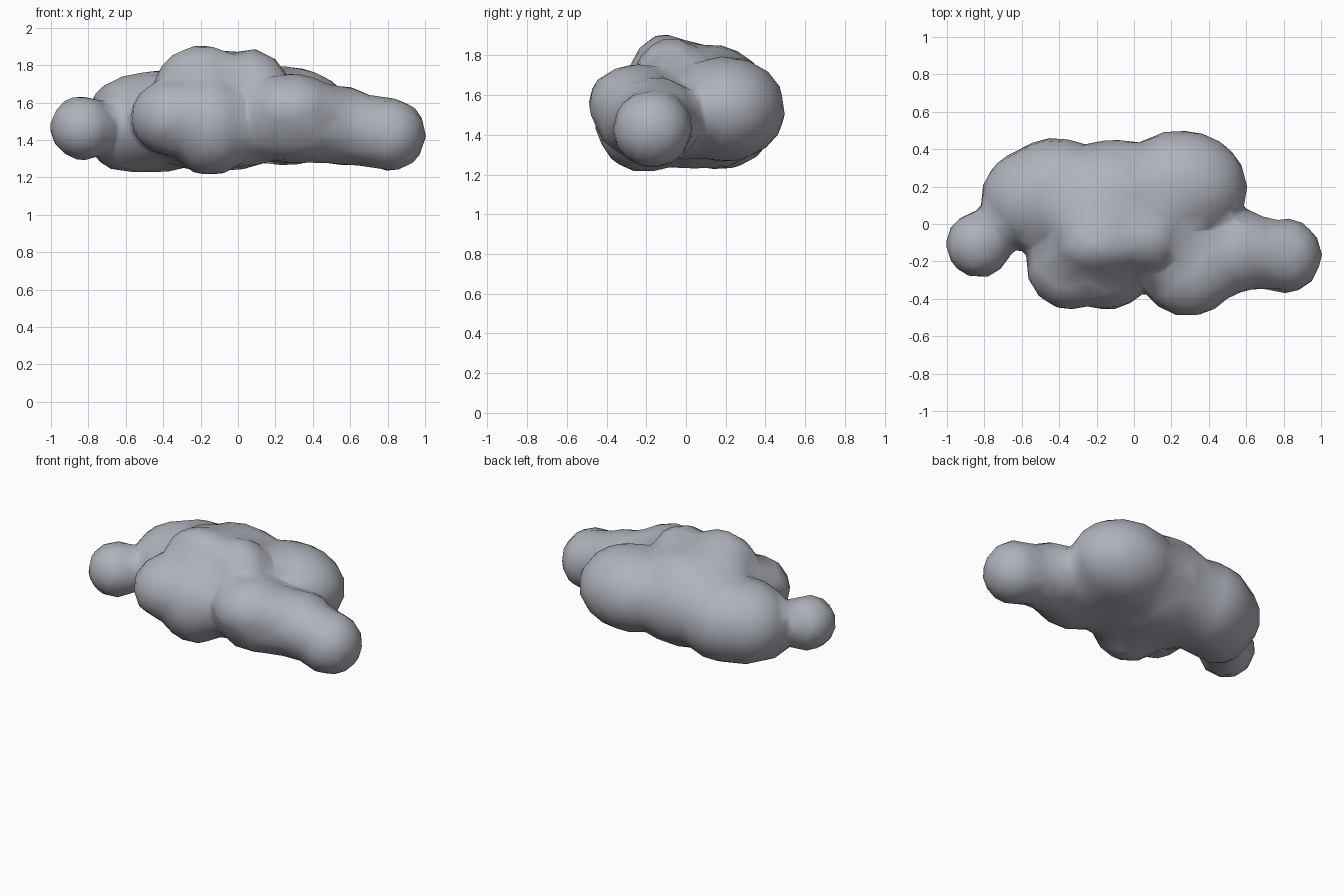
import bpy, bmesh
from mathutils import Matrix

# Puffs of the cloud: centre, radii
PUFFS = [
    ((-0.83, -0.11, 1.465), (0.175, 0.178, 0.172)),  # left ball
    ((-0.52, 0.13, 1.49), (0.30, 0.28, 0.265)),      # back left
    ((-0.42, 0.17, 1.50), (0.31, 0.29, 0.275)),
    ((-0.62, 0.07, 1.44), (0.19, 0.20, 0.205)),
    ((-0.10, 0.12, 1.53), (0.42, 0.33, 0.30)),       # back middle
    ((-0.10, 0.12, 1.57), (0.36, 0.30, 0.285)),
    ((0.25, 0.20, 1.53), (0.355, 0.30, 0.265)),      # back right
    ((-0.19, -0.11, 1.65), (0.265, 0.18, 0.258)),    # crown
    ((-0.19, 0.00, 1.64), (0.28, 0.23, 0.235)),
    ((0.07, -0.07, 1.65), (0.205, 0.20, 0.237)),
    ((-0.06, -0.04, 1.66), (0.22, 0.22, 0.215)),
    ((-0.34, -0.22, 1.52), (0.235, 0.24, 0.21)),     # front left
    ((-0.15, -0.21, 1.48), (0.25, 0.25, 0.27)),
    ((0.06, -0.12, 1.49), (0.25, 0.25, 0.23)),       # middle filler
    ((-0.12, 0.00, 1.45), (0.42, 0.28, 0.22)),       # underside
    ((0.27, 0.00, 1.47), (0.28, 0.24, 0.195)),
    ((0.29, -0.24, 1.56), (0.26, 0.255, 0.195)),     # front right
    ((0.31, -0.20, 1.46), (0.27, 0.25, 0.185)),
    ((0.45, -0.18, 1.49), (0.21, 0.225, 0.215)),
    ((0.57, -0.14, 1.475), (0.20, 0.22, 0.215)),     # right neck
    ((0.70, -0.155, 1.45), (0.18, 0.195, 0.195)),
    ((0.81, -0.17, 1.43), (0.195, 0.20, 0.197)),     # right ball
    ((-0.68, -0.03, 1.47), (0.13, 0.12, 0.14)),      # left neck
]

grey = bpy.data.materials.new("cloud grey")
grey.diffuse_color = (0.43, 0.45, 0.50, 1)

# All puffs as spheres in one mesh
bm = bmesh.new()
for centre, radii in PUFFS:
    m = Matrix.Translation(centre) @ Matrix.Diagonal((*radii, 1))
    bmesh.ops.create_icosphere(bm, subdivisions=4, radius=1, matrix=m)
mesh = bpy.data.meshes.new("cloud")
bm.to_mesh(mesh)
bm.free()
cloud = bpy.data.objects.new("cloud", mesh)
bpy.context.collection.objects.link(cloud)
mesh.materials.append(grey)

# Fuse the puffs, soften the creases and thin out to a coarse smooth mesh
fuse = cloud.modifiers.new("fuse", 'REMESH')
fuse.mode = 'VOXEL'
fuse.voxel_size = 0.025
fuse.use_smooth_shade = True
soft = cloud.modifiers.new("soften", 'SMOOTH')
soft.factor = 0.5
soft.iterations = 8
thin = cloud.modifiers.new("thin", 'DECIMATE')
thin.ratio = 0.05
